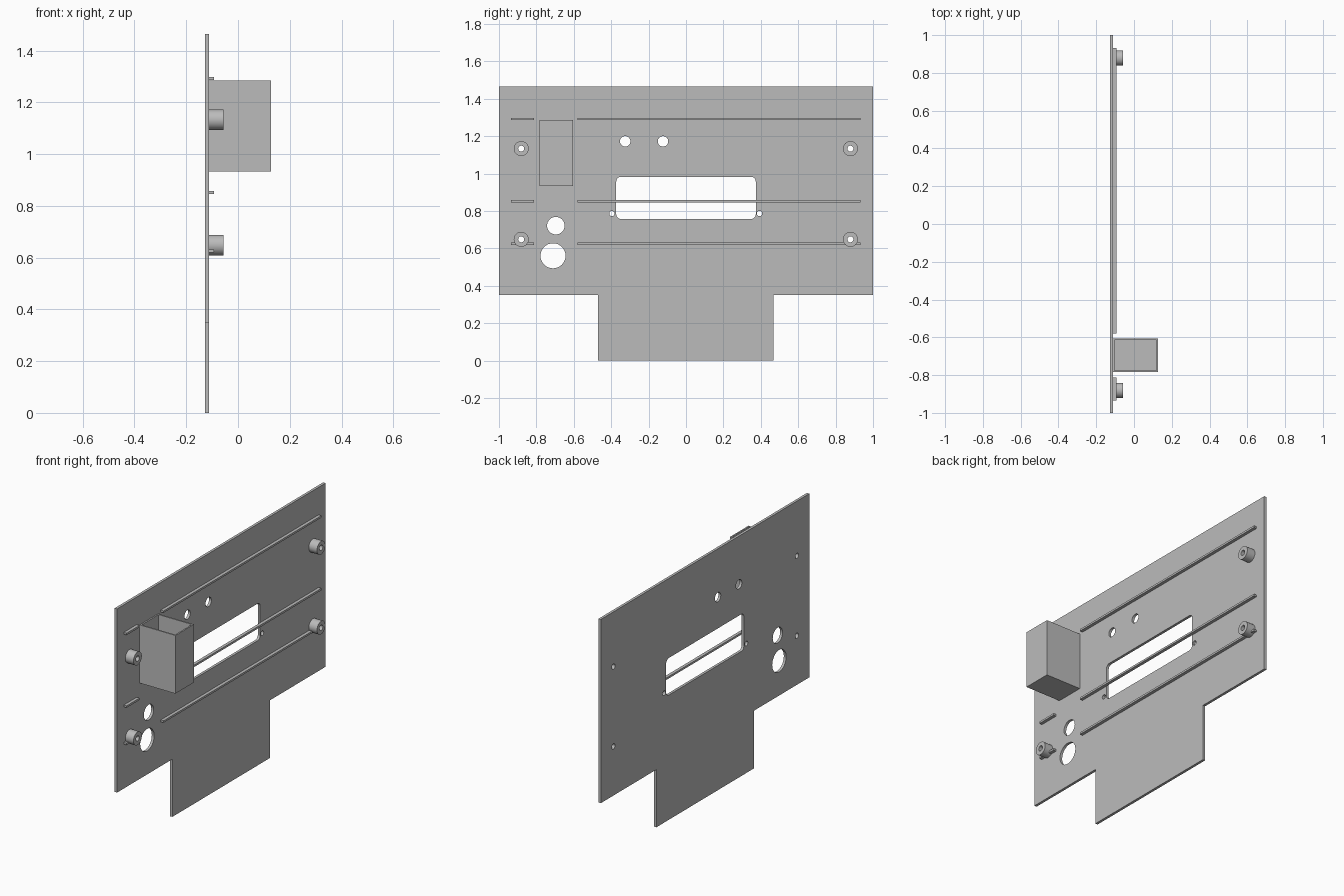
import bpy, bmesh, math
from mathutils import Matrix

cube = bpy.data.objects.get("Cube")
if cube:
    bpy.data.objects.remove(cube, do_unlink=True)

grey = bpy.data.materials.new("plain grey")
grey.use_nodes = True
colour = (0.5, 0.5, 0.5, 1)
grey.diffuse_color = colour
grey.node_tree.nodes["Principled BSDF"].inputs["Base Color"].default_value = colour

BACK, FACE = -0.128, -0.112   # the two sides of the panel along x
WALL = 0.012
# profile axes (u, v, depth) become (y, z, x)
UPRIGHT = Matrix(((0, 0, 1, 0), (1, 0, 0, 0), (0, 1, 0, 0), (0, 0, 0, 1)))


def add_object(name, bm):
    mesh = bpy.data.meshes.new(name)
    bmesh.ops.recalc_face_normals(bm, faces=bm.faces)
    bm.to_mesh(mesh)
    bm.free()
    mesh.materials.clear()
    mesh.materials.append(grey)
    obj = bpy.data.objects.new(name, mesh)
    bpy.context.collection.objects.link(obj)
    return obj


def circle(y, z, r, n=32):
    return [(y + r * math.cos(math.tau * i / n), z + r * math.sin(math.tau * i / n))
            for i in range(n)]


def rounded_rect(y0, y1, z0, z1, r, n=6):
    corners = [(y1 - r, z1 - r), (y0 + r, z1 - r), (y0 + r, z0 + r), (y1 - r, z0 + r)]
    return [(cy + r * math.cos(math.pi / 2 * (k + i / n)),
             cz + r * math.sin(math.pi / 2 * (k + i / n)))
            for k, (cy, cz) in enumerate(corners) for i in range(n + 1)]


def cut_sheet(name, outlines, x0, x1):
    """Extrude a flat outline with holes from x0 to x1."""
    curve = bpy.data.curves.new(name + "_profile", "CURVE")
    curve.dimensions = "2D"
    curve.fill_mode = "BOTH"
    curve.extrude = (x1 - x0) / 2
    for points in outlines:
        spline = curve.splines.new("POLY")
        spline.points.add(len(points) - 1)
        for p, (u, v) in zip(spline.points, points):
            p.co = (u, v, 0, 1)
        spline.use_cyclic_u = True
    temp = bpy.data.objects.new(name + "_profile", curve)
    bpy.context.collection.objects.link(temp)
    bpy.context.view_layer.update()
    mesh = bpy.data.meshes.new_from_object(
        temp.evaluated_get(bpy.context.evaluated_depsgraph_get()))
    bm = bmesh.new()
    bm.from_mesh(mesh)
    bpy.data.objects.remove(temp, do_unlink=True)
    bpy.data.meshes.remove(mesh)
    bmesh.ops.remove_doubles(bm, verts=bm.verts, dist=1e-5)
    bm.transform(Matrix.Translation(((x0 + x1) / 2, 0, 0)) @ UPRIGHT)
    return add_object(name, bm)


def block(x0, x1, y0, y1, z0, z1):
    bm = bmesh.new()
    bmesh.ops.create_cube(bm, size=1)
    bm.transform(Matrix.Translation(((x0 + x1) / 2, (y0 + y1) / 2, (z0 + z1) / 2))
                 @ Matrix.Diagonal((x1 - x0, y1 - y0, z1 - z0, 1)))
    return bm


# standoff centres
posts = [(y, z) for y in (-0.881, 0.879) for z in (0.648, 1.133)]

# panel with foot, window and holes
outline = [(-0.47, 0), (0.467, 0), (0.467, 0.35), (1, 0.35),
           (1, 1.465), (-1, 1.465), (-1, 0.35), (-0.47, 0.35)]
holes = [circle(-0.711, 0.56, 0.067), circle(-0.696, 0.721, 0.047),
         circle(-0.325, 1.172, 0.028), circle(-0.123, 1.172, 0.028),
         circle(-0.396, 0.786, 0.014), circle(0.393, 0.786, 0.014)]
holes += [circle(y, z, 0.016) for y, z in posts]
window = rounded_rect(-0.373, 0.373, 0.757, 0.982, 0.025)
rounded = [cut_sheet("panel", [outline, window] + holes, BACK, FACE)]

# hollow standoffs
for i, (y, z) in enumerate(posts):
    rounded.append(cut_sheet(f"standoff_{i + 1}",
                             [circle(y, z, 0.04), circle(y, z, 0.016)], FACE, -0.057))

# ribs, each in a short and a long piece
for level, z in (("lower", 0.625), ("middle", 0.851), ("upper", 1.292)):
    for part, y0, y1 in (("short", -0.935, -0.812), ("long", -0.581, 0.933)):
        add_object(f"{level}_{part}_rib",
                   block(FACE, -0.093, y0, y1, z - 0.006, z + 0.006))

# open-topped box
bm = block(FACE, 0.128, -0.783, -0.605, 0.932, 1.285)
top = max(bm.faces, key=lambda f: f.calc_center_median().z)
bm.normal_update()
bmesh.ops.inset_region(bm, faces=[top], thickness=WALL)
well = bmesh.ops.extrude_face_region(bm, geom=[top])["geom"]
bmesh.ops.translate(bm, vec=(0, 0, WALL - 0.353),
                    verts=[g for g in well if isinstance(g, bmesh.types.BMVert)])
if top.is_valid:
    bmesh.ops.delete(bm, geom=[top], context="FACES_ONLY")
add_object("box", bm)

# smooth the round walls, keep the rims sharp
for obj in rounded:
    bpy.ops.object.select_all(action="DESELECT")
    obj.select_set(True)
    bpy.context.view_layer.objects.active = obj
    bpy.ops.object.shade_smooth_by_angle(angle=math.radians(30))
